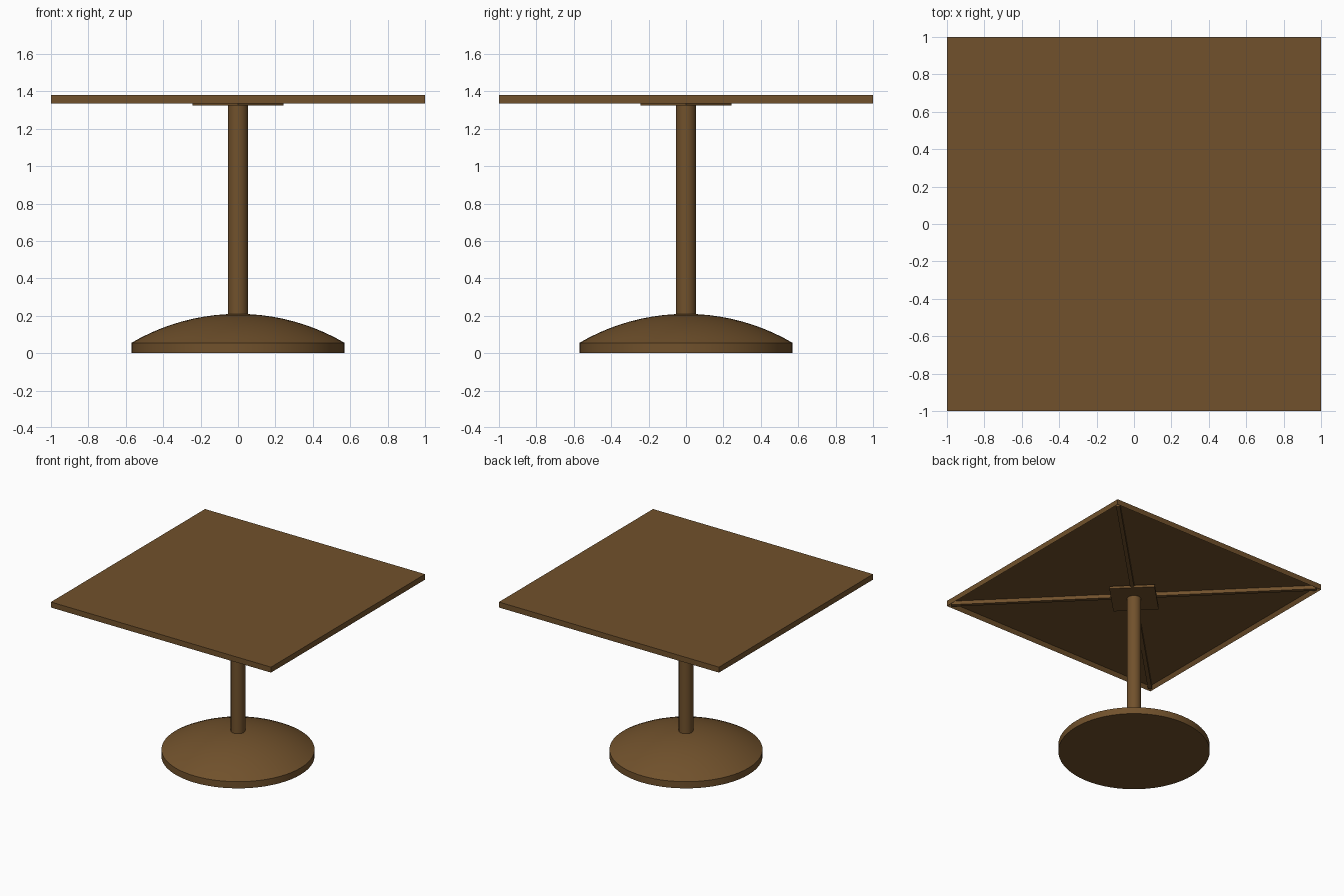
import bpy, bmesh
from math import sin, cos, pi, asin, sqrt, radians
from mathutils import Matrix

if "Cube" in bpy.data.objects:
    bpy.data.objects.remove(bpy.data.objects["Cube"])

wood = bpy.data.materials.new("brown_wood")
wood.diffuse_color = (0.165, 0.083, 0.025, 1)
wood.use_nodes = True
wood.node_tree.nodes["Principled BSDF"].inputs["Base Color"].default_value = wood.diffuse_color


def make(name, bm, smooth=False):
    bmesh.ops.recalc_face_normals(bm, faces=bm.faces)
    mesh = bpy.data.meshes.new(name)
    bm.to_mesh(mesh)
    bm.free()
    obj = bpy.data.objects.new(name, mesh)
    bpy.context.collection.objects.link(obj)
    mesh.materials.append(wood)
    if smooth:
        bpy.ops.object.select_all(action='DESELECT')
        obj.select_set(True)
        bpy.context.view_layer.objects.active = obj
        bpy.ops.object.shade_smooth_by_angle(angle=radians(30))
    return obj


def box(size, z0, z1, angle=0):
    bm = bmesh.new()
    bmesh.ops.create_cube(bm, size=1, matrix=(
        Matrix.Translation((0, 0, (z0 + z1) / 2))
        @ Matrix.Rotation(angle, 4, 'Z')
        @ Matrix.Diagonal((size[0], size[1], z1 - z0, 1))))
    return bm


def lathe(name, profile, sides):
    # Revolve (radius, z) points about z; ends on the axis are merged
    bm = bmesh.new()
    verts = [bm.verts.new((r, 0, z)) for r, z in profile]
    edges = [bm.edges.new(pair) for pair in zip(verts, verts[1:])]
    bmesh.ops.spin(bm, geom=verts + edges, cent=(0, 0, 0), axis=(0, 0, 1),
                   angle=2 * pi, steps=sides, use_duplicate=False)
    bmesh.ops.remove_doubles(bm, verts=bm.verts, dist=1e-5)
    return make(name, bm, True)


# Square top, hollowed underneath so that a thin rim hangs down
bm = box((2, 2), 1.335, 1.38)
under = min(bm.faces, key=lambda f: f.calc_center_median().z)
bmesh.ops.inset_region(bm, faces=[under], thickness=0.025)
for v in under.verts:
    v.co.z += 0.032
make("table_top", bm)

# Diagonal braces inside the recess
for i, angle in enumerate((pi / 4, -pi / 4)):
    make(f"brace_{i + 1}", box((2.76, 0.03), 1.337, 1.37, angle))

# Mounting plate turned in line with the braces
make("mounting_plate", box((0.343, 0.343), 1.325, 1.345, pi / 4))

# Column
lathe("column", [(0, 0.19), (0.054, 0.19), (0.054, 1.33), (0, 1.33)], 32)

# Domed foot: short straight edge and a shallow spherical cap
radius, edge, height = 0.57, 0.055, 0.155
ball = (radius ** 2 + height ** 2) / (2 * height)
span = asin(radius / ball)
steps = 10
cap = [(ball * sin(span * (1 - i / steps)),
        edge + height - ball + ball * cos(span * (1 - i / steps)))
       for i in range(steps + 1)]
lathe("domed_foot", [(0, 0), (radius, 0)] + cap, 64)
